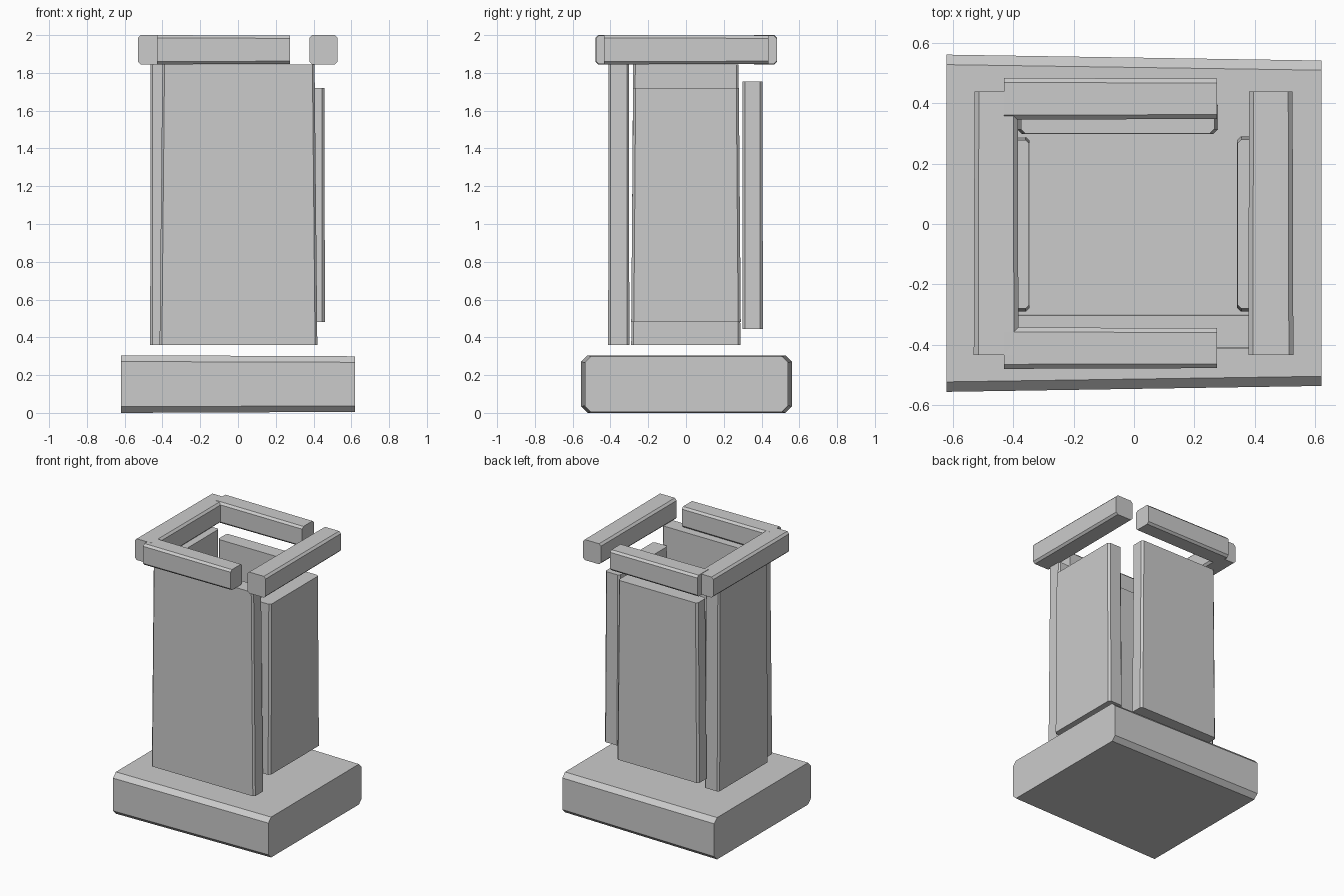
import bpy
import bmesh
from mathutils import Vector

cube = bpy.data.objects.get("Cube")
if cube:
    bpy.data.objects.remove(cube, do_unlink=True)

STONE = (0.6, 0.6, 0.6, 1.0)
stone = bpy.data.materials.new("grey_stone")
stone.use_nodes = True
stone.diffuse_color = STONE
stone.node_tree.nodes["Principled BSDF"].inputs["Base Color"].default_value = STONE


def block(name, low, high, axis, chamfer, taper):
    """Box with its four edges along one axis chamfered, narrowing to the far end."""
    low, high = Vector(low), Vector(high)
    centre, size = (low + high) / 2, high - low
    bm = bmesh.new()
    bmesh.ops.create_cube(bm, size=1)
    for v in bm.verts:
        v.co = Vector(a * b for a, b in zip(v.co, size))
    along = [e for e in bm.edges
             if abs(e.verts[0].co[axis] - e.verts[1].co[axis]) > size[axis] / 2]
    bmesh.ops.bevel(bm, geom=along, offset=chamfer, segments=1, affect='EDGES')
    for v in bm.verts:
        if v.co[axis] > 0:
            for i in range(3):
                if i != axis:
                    v.co[i] *= taper
        v.co += centre
    mesh = bpy.data.meshes.new(name)
    bm.to_mesh(mesh)
    bm.free()
    mesh.materials.append(stone)
    obj = bpy.data.objects.new(name, mesh)
    bpy.context.collection.objects.link(obj)
    return obj


X, Y, Z = range(3)

# Plinth
block("base", (-0.62, -0.555, 0), (0.62, 0.56, 0.305), X, 0.033, 0.965)

# Four upright slabs, each a little apart from its neighbours
block("front_panel", (-0.415, -0.412, 0.36), (0.42, -0.3, 1.845), Z, 0.012, 0.965)
block("right_panel", (-0.465, -0.29, 0.36), (-0.345, 0.288, 1.845), Z, 0.012, 0.965)
block("left_panel", (0.34, -0.29, 0.48), (0.46, 0.29, 1.72), Z, 0.014, 0.965)
block("back_panel", (-0.385, 0.298, 0.445), (0.277, 0.407, 1.755), Z, 0.014, 0.965)

# Broken ring of bars around the top
block("right_bar", (-0.53, -0.433, 1.845), (-0.382, 0.438, 2), Y, 0.015, 0.965)
block("left_bar", (0.378, -0.433, 1.845), (0.527, 0.438, 2), Y, 0.015, 0.965)
block("front_bar", (-0.43, -0.479, 1.845), (0.275, -0.342, 2), X, 0.015, 0.965)
block("back_bar", (-0.43, 0.345, 1.845), (0.275, 0.483, 2), X, 0.015, 0.965)
